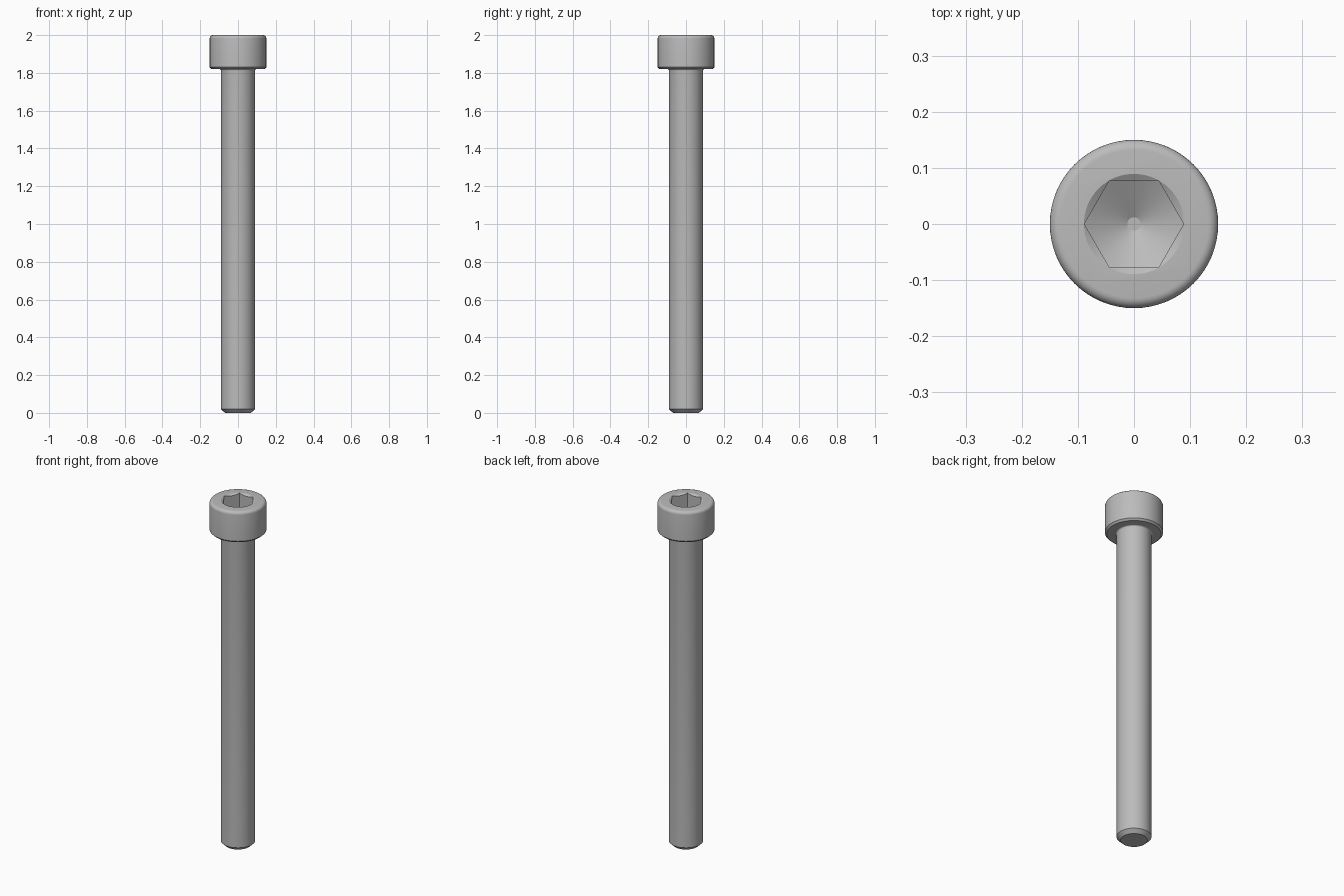
import bpy, bmesh, math

cube = bpy.data.objects.get("Cube")
if cube:
    bpy.data.objects.remove(cube)

steel = bpy.data.materials.new("steel grey")
steel.use_nodes = True
GREY = (0.5, 0.5, 0.5, 1)
steel.diffuse_color = GREY
steel.node_tree.nodes["Principled BSDF"].inputs["Base Color"].default_value = GREY

SEGMENTS = 64
HEAD_R, SHANK_R, HEAD_Z, TOP = 0.15, 0.09, 1.82, 2.0
HEX_R = 0.0885


def lathe(name, profile):
    """Closed solid of revolution from (radius, z) points, bottom to top."""
    bm = bmesh.new()
    rings = []
    for r, z in profile:
        ring = bmesh.ops.create_circle(bm, segments=SEGMENTS, radius=r)["verts"]
        for v in ring:
            v.co.z = z
        rings.append(ring)
    for low, high in zip(rings, rings[1:]):
        for i in range(SEGMENTS):
            j = (i + 1) % SEGMENTS
            bm.faces.new((low[i], low[j], high[j], high[i]))
    bm.faces.new(rings[0])
    bm.faces.new(rings[-1])
    bmesh.ops.recalc_face_normals(bm, faces=bm.faces)
    mesh = bpy.data.meshes.new(name)
    bm.to_mesh(mesh)
    bm.free()
    mesh.materials.append(steel)
    obj = bpy.data.objects.new(name, mesh)
    bpy.context.collection.objects.link(obj)
    return obj


def arc(cx, cz, r, start, end, steps=6):
    angles = [math.radians(start + (end - start) * i / steps) for i in range(steps + 1)]
    return [(cx + r * math.cos(a), cz + r * math.sin(a)) for a in angles]


def boolean(obj, cutter, operation):
    mod = obj.modifiers.new(operation.lower(), "BOOLEAN")
    mod.operation = operation
    mod.solver = "EXACT"
    mod.object = cutter
    bpy.context.view_layer.objects.active = obj
    bpy.ops.object.modifier_apply(modifier=mod.name)
    bpy.data.objects.remove(cutter)


# Shank with chamfered tip, fillet under the head, rounded head rim
bolt = lathe("socket_head_bolt",
             [(0.069, 0), (SHANK_R, 0.02)]
             + arc(SHANK_R + 0.008, HEAD_Z - 0.008, 0.008, 180, 90)
             + [(HEAD_R - 0.01, HEAD_Z), (HEAD_R, HEAD_Z + 0.01)]
             + arc(HEAD_R - 0.018, TOP - 0.018, 0.018, 0, 90))

# Hexagonal socket with a conical drilled floor
socket = lathe("socket_cutter", [(0.012, 1.865), (0.1, 1.915), (0.1, TOP + 0.1)])
bpy.ops.mesh.primitive_cylinder_add(vertices=6, radius=HEX_R, depth=0.6,
                                    location=(0, 0, TOP), rotation=(0, 0, math.pi / 6))
boolean(socket, bpy.context.object, "INTERSECT")
boolean(bolt, socket, "DIFFERENCE")

# Countersunk socket mouth
mouth = lathe("mouth_cutter", [(0.07, TOP - 0.012), (0.0893, TOP), (0.0893, TOP + 0.1)])
boolean(bolt, mouth, "DIFFERENCE")

# Smooth the round surfaces, keep the edges sharp
bpy.ops.object.select_all(action="DESELECT")
bolt.select_set(True)
bpy.context.view_layer.objects.active = bolt
bpy.ops.object.shade_smooth_by_angle(angle=math.radians(25))
